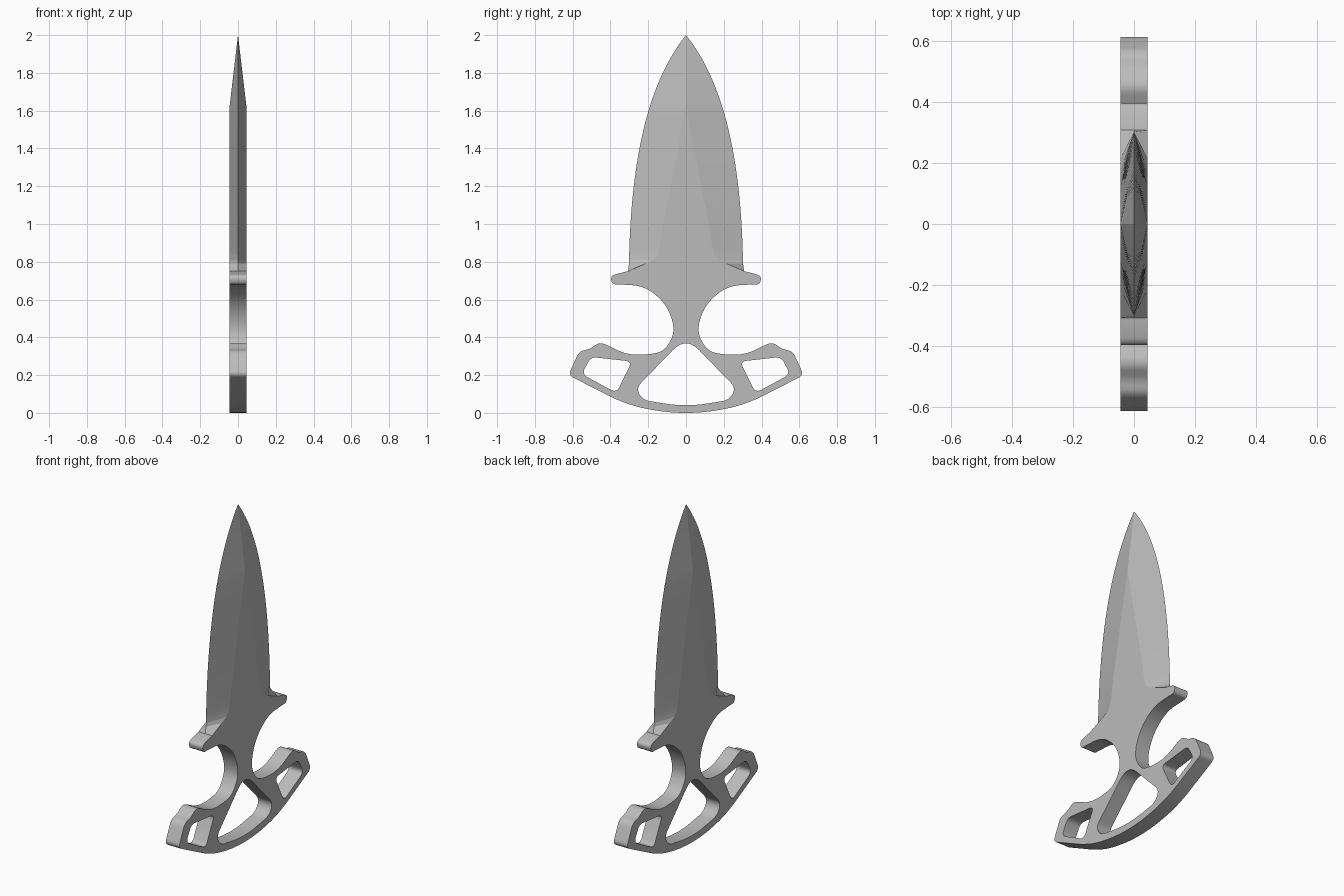
import bpy, bmesh, math
from mathutils import Vector
from mathutils.geometry import interpolate_bezier

if "Cube" in bpy.data.objects:
    bpy.data.objects.remove(bpy.data.objects["Cube"])

T = 0.045  # half thickness

steel = bpy.data.materials.new("steel grey")
steel.diffuse_color = (0.5, 0.5, 0.5, 1)
steel.use_nodes = True
steel.node_tree.nodes["Principled BSDF"].inputs["Base Color"].default_value = steel.diffuse_color


def mirrored(half):
    """Close a right-half outline (y, z, rounding) by reflecting it in y."""
    return half + [(-y, z, d) for y, z, d in reversed(half) if y > 0]


def rounded(corners, steps=8):
    """Round each corner, starting the curve at distance d along its sides."""
    out, n = [], len(corners)
    for i, (y, z, d) in enumerate(corners):
        p = Vector((y, z))
        a = Vector(corners[i - 1][:2]) - p
        b = Vector(corners[(i + 1) % n][:2]) - p
        if d == 0:
            out.append(p)
            continue
        a = a.normalized() * min(d, a.length * 0.49)
        b = b.normalized() * min(d, b.length * 0.49)
        for k in range(steps + 1):
            t = k / steps
            out.append(p + a * (1 - t) ** 2 + b * t ** 2)
    return out


def finish(ob, angle):
    ob.data.materials.clear()
    ob.data.materials.append(steel)
    bpy.ops.object.select_all(action='DESELECT')
    ob.select_set(True)
    bpy.context.view_layer.objects.active = ob
    bpy.ops.object.shade_smooth_by_angle(angle=math.radians(angle))


# Guard, neck and grip outline
outer = mirrored([
    (0.308, 0.75, 0), (0.40, 0.727, 0.03), (0.392, 0.68, 0.03), (0.35, 0.68, 1),
    (0.22, 0.672, 1), (0.105, 0.58, 1), (0.055, 0.44, 1), (0.10, 0.345, 1),
    (0.155, 0.312, 1), (0.31, 0.305, 0.07), (0.455, 0.377, 0.035),
    (0.51, 0.338, 0.02), (0.565, 0.327, 0.035), (0.623, 0.20, 0.03),
    (0.31, 0.04, 0.12), (0.09, 0, 0.09)])
# Cut-outs
centre_hole = mirrored([(0, 0.404, 0.10), (0.264, 0.132, 0.04),
                        (0.23, 0.068, 0.045), (0, 0.032, 0.14)])
side_hole = [(0.503, 0.296, 0.03), (0.286, 0.272, 0.035),
             (0.368, 0.106, 0.035), (0.552, 0.205, 0.035)]
other_hole = [(-y, z, d) for y, z, d in side_hole]

curve = bpy.data.curves.new("grip", 'CURVE')
curve.dimensions = '2D'
curve.fill_mode = 'BOTH'
curve.extrude = T
for loop in (outer, centre_hole, side_hole, other_hole):
    pts = rounded(loop)
    spline = curve.splines.new('POLY')
    spline.points.add(len(pts) - 1)
    for sp, p in zip(spline.points, pts):
        sp.co = (p.x, p.y, 0, 1)
    spline.use_cyclic_u = True
grip = bpy.data.objects.new("grip_and_guard", curve)
bpy.context.collection.objects.link(grip)
grip.rotation_euler = (math.pi / 2, 0, math.pi / 2)
bpy.context.view_layer.objects.active = grip
grip.select_set(True)
bpy.ops.object.convert(target='MESH')
grip = bpy.context.object
bm = bmesh.new()
bm.from_mesh(grip.data)
bmesh.ops.remove_doubles(bm, verts=bm.verts, dist=1e-5)
bmesh.ops.recalc_face_normals(bm, faces=bm.faces)
bm.to_mesh(grip.data)
bm.free()
finish(grip, 30)

# Blade: six-point cross-sections stacked from the guard to the tip
FLAT = [(0.75, 0.308), (0.79, 0.215), (0.81, 0.175), (0.84, 0.15),
        (0.90, 0.135), (1.0, 0.12), (1.62, 0.0), (2.0, 0.0)]


def flat_width(z):
    for (z0, f0), (z1, f1) in zip(FLAT, FLAT[1:]):
        if z <= z1:
            return f0 + (f1 - f0) * max(0, z - z0) / (z1 - z0)
    return 0


edge = interpolate_bezier(Vector((0.302, 0.79, 0)), Vector((0.292, 1.35, 0)),
                          Vector((0.20, 1.75, 0)), Vector((0, 2, 0)), 41)
samples = [(p.y, p.x) for p in edge[:-1]]
for z in (0.81, 0.84, 1.62):  # rows at the shoulder and where the flat ends
    (z0, w0), (z1, w1) = next((a, b) for a, b in zip(samples, samples[1:])
                              if a[0] <= z < b[0])
    samples.append((z, w0 + (w1 - w0) * (z - z0) / (z1 - z0)))
    samples.sort()
samples.insert(0, (0.75, 0.308))

bm = bmesh.new()
rows = []
for z, w in samples:
    f = flat_width(z)
    t = T * min(1, (2 - z) / 0.38)
    rows.append([bm.verts.new((x, y, z)) for x, y in
                 ((0, w), (-t, f), (-t, -f), (0, -w), (t, -f), (t, f))])
for a, b in zip(rows, rows[1:]):
    for i in range(6):
        j = (i + 1) % 6
        bm.faces.new((a[i], a[j], b[j], b[i]))
tip = bm.verts.new((0, 0, 2))
for i in range(6):
    bm.faces.new((rows[-1][i], rows[-1][(i + 1) % 6], tip))
bmesh.ops.remove_doubles(bm, verts=bm.verts, dist=1e-4)
bmesh.ops.recalc_face_normals(bm, faces=bm.faces)
mesh = bpy.data.meshes.new("blade")
bm.to_mesh(mesh)
bm.free()
blade = bpy.data.objects.new("blade", mesh)
bpy.context.collection.objects.link(blade)
finish(blade, 12)
